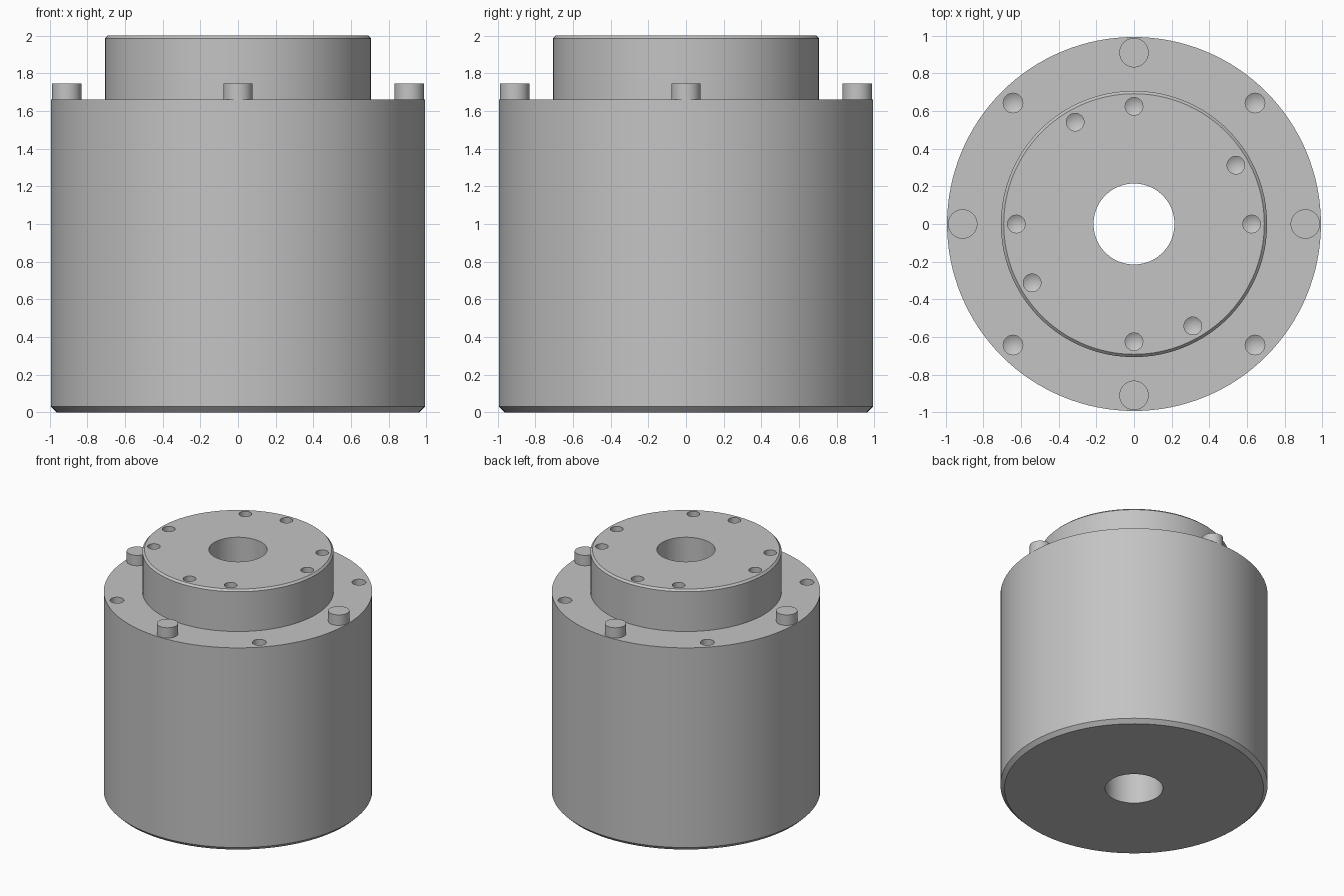
import bpy, bmesh, math

if "Cube" in bpy.data.objects:
    bpy.data.objects.remove(bpy.data.objects["Cube"])

metal = bpy.data.materials.new("grey metal")
metal.diffuse_color = (0.55, 0.55, 0.55, 1)
metal.use_nodes = True
metal.node_tree.nodes["Principled BSDF"].inputs["Base Color"].default_value = metal.diffuse_color


def lathe(bm, profile, segments, centre=(0, 0), closed=False):
    """Revolve (radius, z) points about a vertical axis; radius 0 is a pole."""
    cx, cy = centre
    rings = []
    for r, z in profile:
        if r == 0:
            rings.append([bm.verts.new((cx, cy, z))] * segments)
        else:
            rings.append([bm.verts.new((cx + r * math.cos(a), cy + r * math.sin(a), z))
                          for a in (math.tau * i / segments for i in range(segments))])
    pairs = list(zip(rings, rings[1:]))
    if closed:
        pairs.append((rings[-1], rings[0]))
    for low, high in pairs:
        for i in range(segments):
            j = (i + 1) % segments
            corners = list(dict.fromkeys((low[i], low[j], high[j], high[i])))
            bm.faces.new(corners)
    if not closed:
        for ring in (rings[0], rings[-1]):
            if ring[0] is not ring[1]:
                bm.faces.new(ring)


def finish(bm, name):
    bmesh.ops.recalc_face_normals(bm, faces=bm.faces[:])
    mesh = bpy.data.meshes.new(name)
    bm.to_mesh(mesh)
    bm.free()
    mesh.materials.append(metal)
    obj = bpy.data.objects.new(name, mesh)
    bpy.context.collection.objects.link(obj)
    return obj


def activate(obj):
    bpy.ops.object.select_all(action='DESELECT')
    obj.select_set(True)
    bpy.context.view_layer.objects.active = obj


def polar(radius, degrees):
    a = math.radians(degrees)
    return radius * math.cos(a), radius * math.sin(a)


# Housing: chamfered cylinder, stepped boss and through bore
bm = bmesh.new()
lathe(bm, [(0.215, 0), (0.963, 0), (0.993, 0.03), (0.993, 1.66), (0.707, 1.66),
           (0.707, 1.985), (0.692, 2.0), (0.215, 2.0)], 128, closed=True)
housing = finish(bm, "housing")

# Drilled holes with conical bottoms, in the flange and the boss
bm = bmesh.new()
holes = [(0.909, a, 0.052, 1.66) for a in (45, 135, 225, 315)]
holes += [(0.625, a, 0.047, 2.0) for a in (0, 30, 90, 120, 180, 210, 270, 300)]
for distance, angle, r, top in holes:
    lathe(bm, [(0, top - 0.15 - 0.6 * r), (r, top - 0.15), (r, top + 0.05)],
          32, polar(distance, angle))
drills = finish(bm, "hole_cutter")
drills.hide_render = True

activate(housing)
cut = housing.modifiers.new("holes", 'BOOLEAN')
cut.operation = 'DIFFERENCE'
cut.solver = 'EXACT'
cut.object = drills
bpy.ops.object.modifier_apply(modifier=cut.name)
bpy.data.objects.remove(drills)
bpy.ops.object.shade_smooth_by_angle(angle=math.radians(25))

# Dowel pins standing on the flange
for n, angle in enumerate((0, 90, 180, 270), 1):
    bm = bmesh.new()
    lathe(bm, [(0.078, 1.65), (0.078, 1.745)], 48, polar(0.91, angle))
    activate(finish(bm, f"dowel_pin_{n}"))
    bpy.ops.object.shade_smooth_by_angle(angle=math.radians(25))
